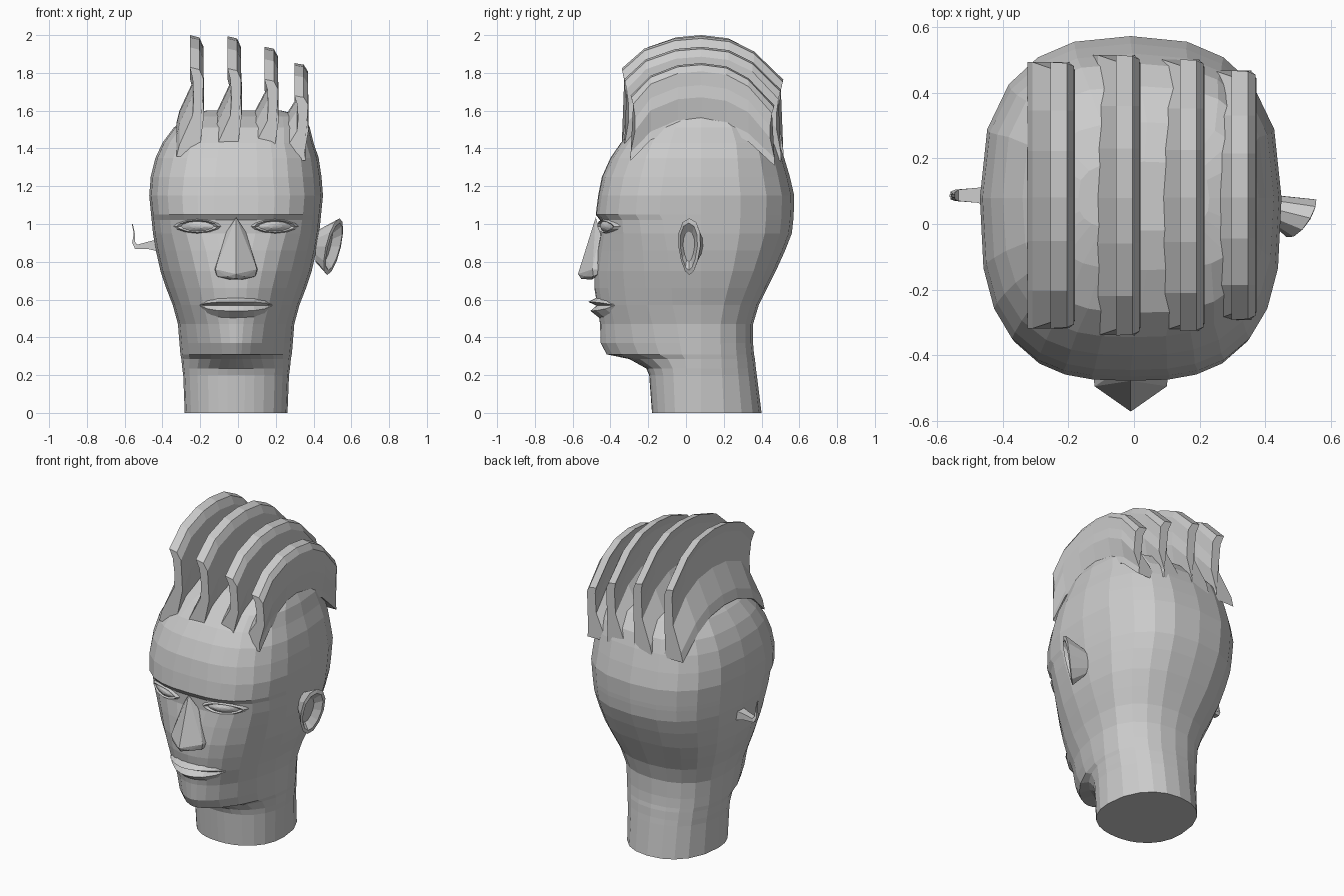
import bpy, bmesh, math
from mathutils import Vector
from mathutils.bvhtree import BVHTree

if "Cube" in bpy.data.objects:
    bpy.data.objects.remove(bpy.data.objects["Cube"])

grey = bpy.data.materials.new("plain_grey")
grey.diffuse_color = (0.6, 0.6, 0.6, 1)
grey.use_nodes = True
grey.node_tree.nodes["Principled BSDF"].inputs["Base Color"].default_value = grey.diffuse_color
CX = -0.01  # face midline


def finish(name, bm):
    bmesh.ops.recalc_face_normals(bm, faces=bm.faces)
    me = bpy.data.meshes.new(name)
    bm.to_mesh(me)
    me.materials.append(grey)
    bpy.context.collection.objects.link(bpy.data.objects.new(name, me))
    return bm


def loft(name, rings, closed=True, caps=True):
    bm = bmesh.new()
    vs = [[bm.verts.new(p) for p in r] for r in rings]
    n = len(rings[0])
    for a, b in zip(vs, vs[1:]):
        for i in range(n if closed else n - 1):
            j = (i + 1) % n
            bm.faces.new((a[i], a[j], b[j], b[i]))
    if caps:
        bm.faces.new(vs[0])
        bm.faces.new(vs[-1])
    return finish(name, bm)


# Head and neck: z, centre x, half width, front y, back y, front and back squareness
SECTIONS = [
    (0.00, -.01, .272, -.18, .40, 2.2, 2.2), (0.20, -.01, .28, -.195, .375, 2.2, 2.2),
    (0.235, -.01, .285, -.21, .37, 2.1, 2.2), (0.285, -.01, .29, -.30, .365, 1.8, 2.2),
    (0.31, -.01, .295, -.42, .36, 1.7, 2.2), (0.37, -.01, .30, -.452, .355, 1.75, 2.2),
    (0.47, -.01, .308, -.455, .355, 1.9, 2.2), (0.57, -.01, .335, -.47, .385, 2.1, 2.3),
    (0.66, -.01, .37, -.485, .43, 2.1, 2.4), (0.75, -.01, .40, -.485, .475, 2.2, 2.5),
    (0.86, -.01, .425, -.47, .525, 2.4, 2.5), (0.95, -.01, .44, -.452, .56, 2.7, 2.5),
    (1.02, -.01, .447, -.455, .568, 2.8, 2.5), (1.05, -.01, .45, -.478, .57, 2.9, 2.5),
    (1.15, -.01, .46, -.465, .573, 2.9, 2.5), (1.25, -.01, .452, -.445, .55, 2.8, 2.5),
    (1.35, -.005, .432, -.40, .52, 2.8, 2.6), (1.43, 0, .40, -.345, .49, 2.8, 2.7),
    (1.51, .02, .36, -.27, .42, 2.9, 2.9), (1.57, .04, .31, -.14, .31, 3, 3),
    (1.60, .03, .20, -.02, .19, 3, 3)]
half = [0, 8, 18, 30, 45, 60, 75, 90, 110, 130, 147, 163, 180]
ANGLES = half + [360 - d for d in half[-2:0:-1]]


def section(z, cx, a, yf, yb, nf, nb):
    pts = []
    for d in ANGLES:
        s, c = math.sin(math.radians(d)), math.cos(math.radians(d))
        n = nf if c >= 0 else nb
        reach = .08 - yf if c >= 0 else yb - .08
        x = cx + math.copysign(a * abs(s) ** (2 / n), s)
        y = .08 - math.copysign(reach * abs(c) ** (2 / n), c)
        pts.append((x, y, z))
    return pts


head = loft("head", [section(*s) for s in SECTIONS])
tree = BVHTree.FromBMesh(head)


def on_face(x, z, out):
    """Point on the face surface, pushed forward by out."""
    hit = tree.ray_cast(Vector((x, -2, z)), Vector((0, 1, 0)))[0]
    return (x, hit.y - out, z)


# Nose
bm = bmesh.new()
for x, y, z in [(0, -.478, 1.035), (0, -.572, .735), (0, -.555, .71), (.045, -.535, .722),
                (.11, -.495, .76), (.10, -.49, .722), (.03, -.50, .705),
                (.05, -.455, .96), (.12, -.41, .76)]:
    for sx in ((1, -1) if x else (1,)):
        bm.verts.new((CX + sx * x, y, z))
bmesh.ops.convex_hull(bm, input=bm.verts)
finish("nose", bm)

# Lips: rows of height and bulge, tapering to the mouth corners
rows = [(.61, -.004), (.588, .045), (.568, .004), (.54, .04), (.50, -.004)]
cols = [-1, -.8, -.5, -.2, 0, .2, .5, .8, 1]
loft("lips", [[on_face(CX + .19 * s, .57 + (z - .57) * (1 - .9 * s ** 4), p * (1 - .85 * s * s))
               for s in cols] for z, p in rows], closed=False, caps=False)

# Eyes: lids and eyeball as nested almond rings
for side in (-1, 1):
    rings = []
    for scale, out in ((1.3, -.004), (1.08, .018), (.88, .006), (.4, .016), (.12, .018)):
        ring = []
        for i in range(12):
            t = math.tau * i / 12
            x = CX + side * (.205 + .1 * scale * math.cos(t))
            z = .988 + .03 * scale * math.sin(t) * (.6 + .4 * abs(math.sin(t)))
            ring.append(on_face(x, z, out))
        rings.append(ring)
    loft("eye_right" if side < 0 else "eye_left", rings)


# Flared ear on the +x side
def ear_ring(cx, cy, ry, rz, tilt, lean):
    ring = []
    for i in range(12):
        u, v = math.cos(math.tau * i / 12), math.sin(math.tau * i / 12)
        ring.append((cx + tilt * u + lean * v, cy + ry * u * (1 + .25 * v), .88 + rz * v))
    return ring


loft("flared_ear", [ear_ring(.41, .05, .04, .08, .0, .0),
                    ear_ring(.505, .018, .058, .15, .04, .033),
                    ear_ring(.508, .015, .045, .125, .032, .03),
                    ear_ring(.475, .015, .03, .08, .015, .02)])


# Thin hooked ear on the -x side
def hook_ring(x0, x1, y0, y1, z0, z1):
    return [(x0, y0, z0), (x0, y1, z0), (x1, y1, z1), (x1, y0, z1)]


loft("hooked_ear", [hook_ring(-.42, -.42, .05, .12, .855, .92),
                    hook_ring(-.48, -.48, .065, .11, .868, .905),
                    hook_ring(-.545, -.535, .07, .105, .868, .89),
                    hook_ring(-.56, -.545, .075, .098, .90, .905),
                    hook_ring(-.552, -.546, .08, .092, .95, .95),
                    hook_ring(-.562, -.557, .083, .09, 1.0, 1.0)])

# Hair fins: S-shaped cross-section swept along an arch over the crown
ARCH = [(-.34, 1.42, 1.83), (-.22, 1.53, 1.935), (-.06, 1.59, 1.988), (.08, 1.60, 2.0),
        (.23, 1.58, 1.983), (.36, 1.52, 1.92), (.515, 1.39, 1.77)]
SIDE = [(-.15, -.12, .01), (0, -.105, .005), (.38, -.035, .025), (.6, -.03, .02),
        (.85, -.035, .022), (1, -.05, .0)]


def fin(name, x, height, drop, length):
    rings = []
    for k, (y, zb, zt) in enumerate(ARCH):
        inset = {0: .025, len(ARCH) - 1: -.025}.get(k, 0)

        def point(f, dx):
            dent = inset * 4 * f * (1 - f) if f > 0 else 0
            return (x + dx, .09 + (y - .09) * length + dent,
                    zb - drop + (zt - zb) * height * f)
        rings.append([point(f, l) for f, l, r in SIDE] +
                     [point(f - (.03 if f == 1 else 0), r) for f, l, r in SIDE[::-1]])
    loft(name, rings)


fin("hair_fin_1", -.205, 1.0, .0, .95)
fin("hair_fin_2", -.005, .985, .0, 1.0)
fin("hair_fin_3", .19, .87, .01, .97)
fin("hair_fin_4", .348, .73, .04, .89)
